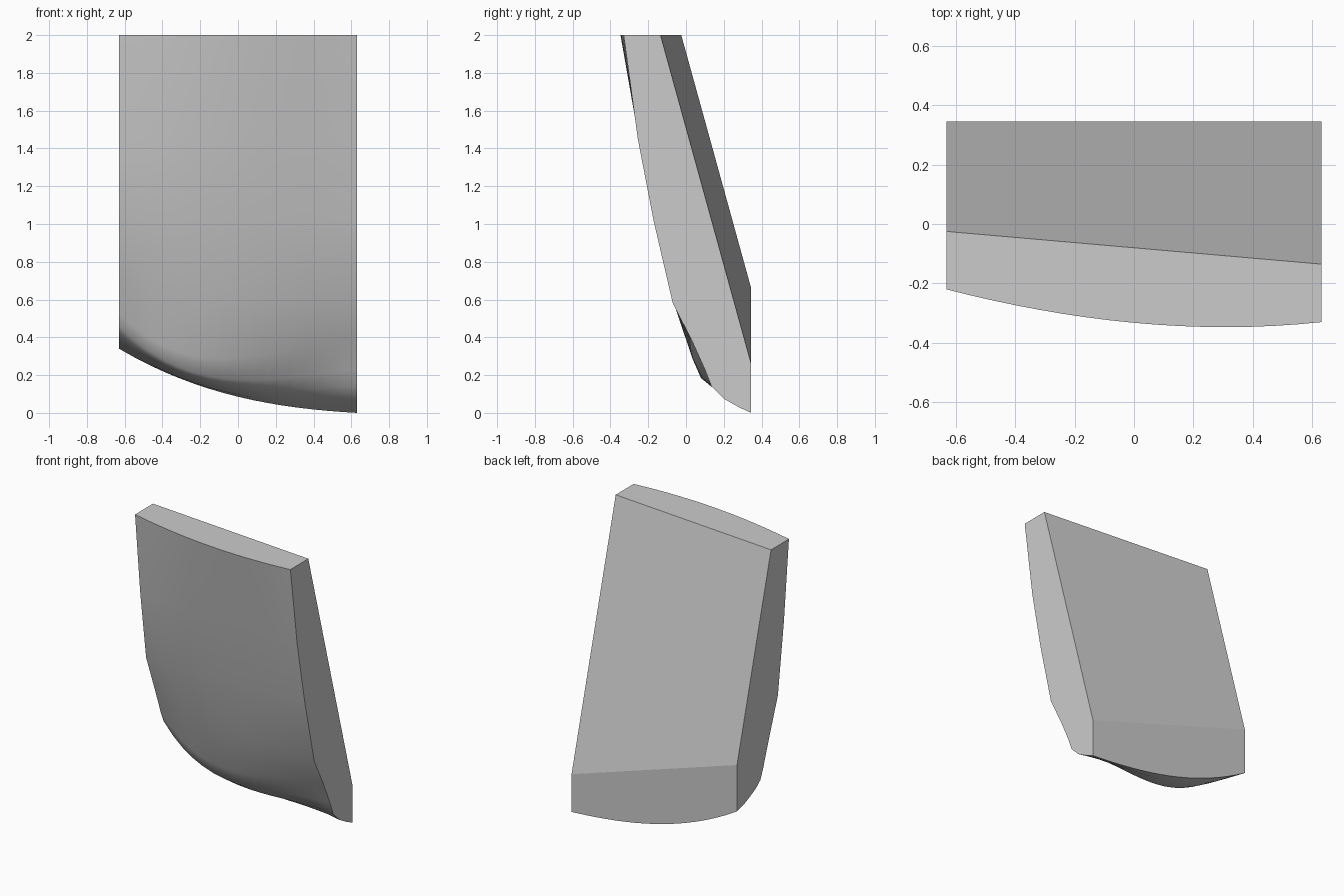
import bpy
import bmesh

if "Cube" in bpy.data.objects:
    bpy.data.objects.remove(bpy.data.objects["Cube"], do_unlink=True)

HALF_WIDTH = 0.63
BACK = 0.345
TOP = 2.0
COLUMNS = 16

# Front profiles (y, z) from the bottom back edge up to the top, by x station
STATIONS = {
    -0.63: [(.345, .34), (.27, .36), (.2, .39), (.14, .42), (.09, .46),
            (.06, .53), (0, .7), (-.1, .97), (-.165, 1.45), (-.22, 2)],
    -0.22: [(.345, .15), (.25, .155), (.17, .17), (.11, .185), (.07, .21),
            (.035, .3), (-.06, .6), (-.155, 1), (-.235, 1.45), (-.305, 2)],
    0.2: [(.345, .045), (.28, .065), (.21, .1), (.155, .13), (.11, .18),
          (.035, .32), (-.07, .6), (-.17, 1.02), (-.25, 1.45), (-.345, 2)],
    0.63: [(.345, 0), (.28, .03), (.2, .075), (.135, .14), (.1, .23),
           (.03, .385), (-.07, .58), (-.172, 1.02), (-.255, 1.45), (-.33, 2)],
}


def make_material(name, value):
    mat = bpy.data.materials.new(name)
    mat.use_nodes = True
    colour = (value, value, value, 1)
    mat.diffuse_color = colour
    mat.node_tree.nodes["Principled BSDF"].inputs["Base Color"].default_value = colour
    return mat


def weight(station, x):
    """Blend weight of one station for a smooth curve through all stations."""
    result = 1.0
    for other in STATIONS:
        if other != station:
            result *= (x - other) / (station - other)
    return result


def mix(start, end, t):
    return start + (end - start) * t


def section(x):
    """Closed outline at x: curved front, flat top, sloping back, short back wall."""
    t = (x + HALF_WIDTH) / (2 * HALF_WIDTH)
    weights = [weight(s, x) for s in STATIONS]
    outline = []
    for points in zip(*STATIONS.values()):
        y = sum(w * p[0] for w, p in zip(weights, points))
        z = sum(w * p[1] for w, p in zip(weights, points))
        outline.append((x, y, z))
    outline.append((x, mix(-0.025, -0.135, t), TOP))
    outline.append((x, BACK, mix(0.66, 0.26, t)))
    return outline


# Loft the sections from side to side
bm = bmesh.new()
rings = []
for i in range(COLUMNS + 1):
    x = mix(-HALF_WIDTH, HALF_WIDTH, i / COLUMNS)
    rings.append([bm.verts.new(co) for co in section(x)])

count = len(rings[0])
front_faces = count - 3
for left, right in zip(rings, rings[1:]):
    for j in range(count):
        k = (j + 1) % count
        face = bm.faces.new((left[j], right[j], right[k], left[k]))
        # Only the curved front is smooth; the cut planes stay flat
        face.smooth = j < front_faces

# Flat side caps
bm.faces.new(rings[0])
bm.faces.new(rings[-1])
bmesh.ops.recalc_face_normals(bm, faces=bm.faces)

# Keep the borders of the curved front crisp
for edge in bm.edges:
    if len({face.smooth for face in edge.link_faces}) > 1:
        edge.smooth = False

mesh = bpy.data.meshes.new("curved_panel")
bm.to_mesh(mesh)
bm.free()
mesh.materials.append(make_material("light grey", 0.6))
panel = bpy.data.objects.new("curved_panel", mesh)
bpy.context.collection.objects.link(panel)
